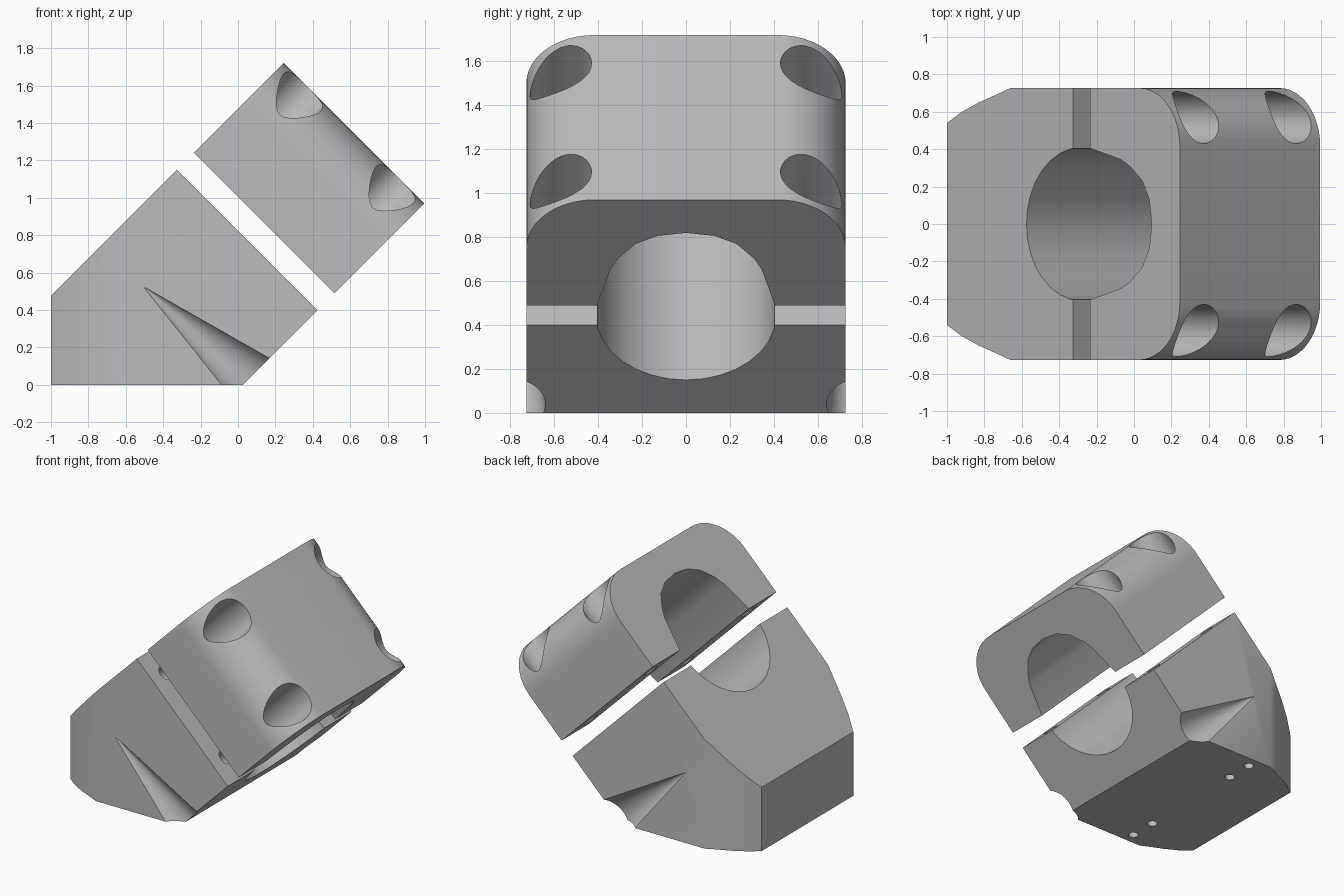
import bpy
import bmesh
from math import sqrt, sin, cos, pi, radians
from mathutils import Vector

if "Cube" in bpy.data.objects:
    bpy.data.objects.remove(bpy.data.objects["Cube"], do_unlink=True)

# Tilted frame: U runs along the bore, V along the bolts
X, Y, Z = Vector((1, 0, 0)), Vector((0, 1, 0)), Vector((0, 0, 1))
U, V = (X - Z) / sqrt(2), (X + Z) / sqrt(2)
U_LOW, U_HIGH = -1.043, 0.018
U_MID = (U_LOW + U_HIGH) / 2
LOW_TOP, CAP_BASE, CAP_TOP = 0.583, 0.711, 1.39
WIDTH = 0.727

grey = bpy.data.materials.new("light grey")
grey.use_nodes = True
colour = (0.5, 0.5, 0.5, 1)
grey.diffuse_color = colour
grey.node_tree.nodes["Principled BSDF"].inputs["Base Color"].default_value = colour


def make_object(name, bm):
    bmesh.ops.recalc_face_normals(bm, faces=bm.faces)
    mesh = bpy.data.meshes.new(name)
    bm.to_mesh(mesh)
    bm.free()
    mesh.materials.append(grey)
    obj = bpy.data.objects.new(name, mesh)
    bpy.context.collection.objects.link(obj)
    return obj


def prism(name, points, a, b, c, start, end):
    """Extrude a profile drawn on axes a and b along axis c."""
    bm = bmesh.new()
    face = bm.faces.new([bm.verts.new(a * p + b * q + c * start) for p, q in points])
    new = bmesh.ops.extrude_face_region(bm, geom=[face])["geom"]
    moved = [g for g in new if isinstance(g, bmesh.types.BMVert)]
    bmesh.ops.translate(bm, verts=moved, vec=c * (end - start))
    return make_object(name, bm)


def rod(name, start, end, r1, r2, sides=32):
    """Cylinder or cone between two points."""
    axis = end - start
    bm = bmesh.new()
    bmesh.ops.create_cone(bm, cap_ends=True, segments=sides, radius1=r1,
                          radius2=r2, depth=axis.length)
    bm.transform(axis.to_track_quat('Z', 'Y').to_matrix().to_4x4())
    bmesh.ops.translate(bm, verts=bm.verts, vec=(start + end) / 2)
    return make_object(name, bm)


def cut(target, cutter, operation='DIFFERENCE'):
    cutter.hide_render = True
    mod = target.modifiers.new("cut", 'BOOLEAN')
    mod.operation = operation
    mod.solver = 'EXACT'
    mod.object = cutter
    bpy.context.view_layer.objects.active = target
    bpy.ops.object.modifier_apply(modifier=mod.name)
    bpy.data.objects.remove(cutter, do_unlink=True)


def mirrored(half):
    return half + [(-p, q) for p, q in reversed(half) if p > 0]


def arc(cx, cy, r, a0, a1, n):
    angles = [radians(a0 + (a1 - a0) * i / n) for i in range(n + 1)]
    return [(cx + r * cos(t), cy + r * sin(t)) for t in angles]


# Lower block: side profile trimmed by a plan that narrows towards the back end
lower = prism("lower_block", [(-1, 0), (0.025, 0), (0.425, 0.4), (-0.325, 1.15),
                              (-1, 0.475)], X, Z, Y, -WIDTH, WIDTH)
plan_half = [(1, 0.6), (WIDTH + 0.01, 0.6), (WIDTH + 0.01, -0.64), (0.69, -0.74),
             (0.65, -0.83), (0.6, -0.92), (0.54, -1), (0.5, -1.05)][1:]
cut(lower, prism("plan_cutter", mirrored(plan_half), Y, X, Z, -0.2, 1.5), 'INTERSECT')
cut(lower, prism("saddle_cutter", arc(0, 0.639, 0.409, 0, 348.75, 31),
                 Y, V, U, U_LOW - 0.3, U_HIGH + 0.3))

# Tapered grooves at the foot corners
for side in (-1, 1):
    tip = Vector((-0.5, side * WIDTH, 0.52))
    foot = Vector((0.05, side * 0.8, 0.05))
    cut(lower, rod("groove_cutter", tip, tip + (foot - tip) * 1.5, 0.002, 0.24, 48))

# Screw holes in the base
for y in (-0.64, -0.43, 0.43, 0.64):
    cut(lower, rod("screw_cutter", Vector((-0.53, y, -0.1)),
                   Vector((-0.53, y, 0.2)), 0.035, 0.035, 20))

# Clamp cap: rounded upper corners and an arched bore
cap_half = [(WIDTH, CAP_BASE)] + arc(WIDTH - 0.31, CAP_TOP - 0.31, 0.31, 0, 90, 12)
cap = prism("clamp_cap", mirrored(cap_half), Y, V, U, U_LOW, U_HIGH)
arch = [(0.405, -0.1), (0.405, 0), (0.345, 0.23), (0.31, 0.3), (0.23, 0.395),
        (0.13, 0.447), (0, 0.466)]
arch = [(p, q + CAP_BASE) for p, q in arch]
cut(cap, prism("arch_cutter", mirrored(arch), Y, V, U, U_LOW - 0.3, U_HIGH + 0.3))

# Bolt holes through both halves, with counterbores in the cap
for side in (-1, 1):
    for du in (-0.35, 0.35):
        base = Y * side * 0.57 + U * (U_MID + du)
        cut(cap, rod("counterbore_cutter", base + V * (CAP_TOP - 0.45),
                     base + V * (CAP_TOP + 0.2), 0.14, 0.14))
        cut(cap, rod("bolt_cutter", base + V * (CAP_BASE - 0.05),
                     base + V * (CAP_TOP - 0.4), 0.055, 0.055, 24))
        cut(lower, rod("thread_cutter", base + V * (LOW_TOP - 0.4),
                       base + V * (LOW_TOP + 0.05), 0.055, 0.055, 24))

# Smooth the curved faces and keep the edges sharp
for obj in (lower, cap):
    bpy.ops.object.select_all(action='DESELECT')
    obj.select_set(True)
    bpy.context.view_layer.objects.active = obj
    bpy.ops.object.shade_smooth_by_angle(angle=radians(30))
